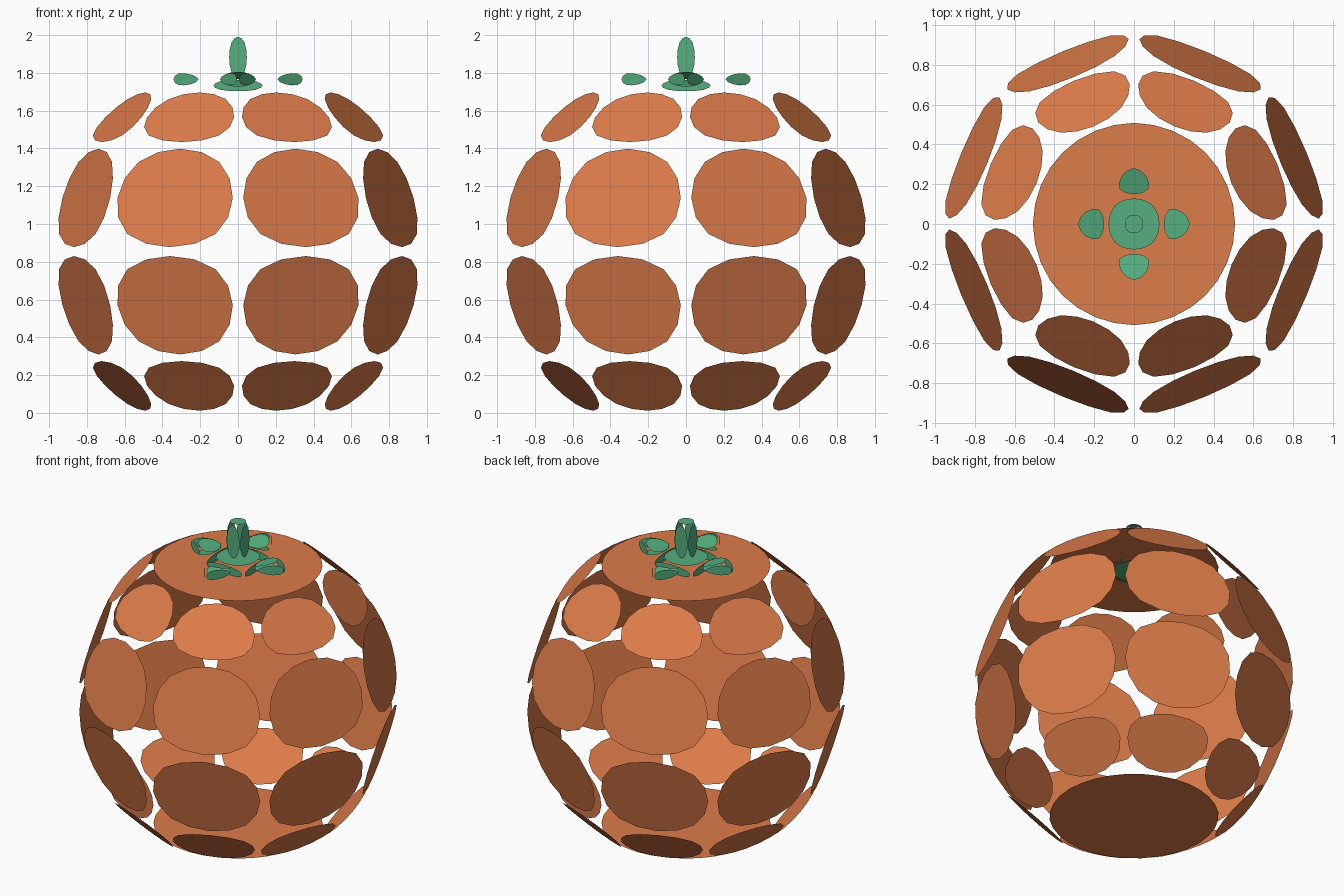
import bpy, math
from mathutils import Vector

if "Cube" in bpy.data.objects:
    bpy.data.objects.remove(bpy.data.objects["Cube"])


def material(name, rgb):
    m = bpy.data.materials.new(name)
    m.diffuse_color = (*rgb, 1)
    m.use_nodes = True
    m.node_tree.nodes["Principled BSDF"].inputs["Base Color"].default_value = m.diffuse_color
    return m


ORANGE = material("orange", (0.72, 0.2, 0.067))
GREEN = material("leaf_green", (0.09, 0.43, 0.21))


def plates(name, faces, centre, mat):
    """Loose faces, turned away from centre, each rounded by subdivision."""
    verts, polys = [], []
    for f in faces:
        pts = [Vector(p) for p in f]
        n = (pts[1] - pts[0]).cross(pts[2] - pts[0])
        mid = sum(pts, Vector()) / len(pts)
        if n.dot(mid - Vector(centre)) < 0:
            pts.reverse()
        polys.append(range(len(verts), len(verts) + len(pts)))
        verts += pts
    me = bpy.data.meshes.new(name)
    me.from_pydata(verts, [], [list(p) for p in polys])
    me.materials.append(mat)
    ob = bpy.data.objects.new(name, me)
    bpy.context.collection.objects.link(ob)
    sub = ob.modifiers.new("round", 'SUBSURF')
    sub.levels = sub.render_levels = 2
    sub.boundary_smooth = 'ALL'
    return ob


def ring(r, z, n=8, start=0.0):
    return [(r * math.cos(start + i * math.tau / n),
             r * math.sin(start + i * math.tau / n), z) for i in range(n)]


def sides(low, high):
    n = len(low)
    return [(low[i], low[(i + 1) % n], high[(i + 1) % n], high[i]) for i in range(n)]


def square(h, z):
    return ring(h * math.sqrt(2), z, 4, math.pi / 4)


# Round body: four bands of panels and two flat end caps
levels = [(0.563, 0.0), (0.858, 0.286), (1.024, 0.854), (0.858, 1.422), (0.563, 1.708)]
rings = [ring(r, z) for r, z in levels]
for i in range(4):
    plates(f"body_band_{i + 1}", sides(rings[i], rings[i + 1]), (0, 0, 0.854), ORANGE)
plates("body_bottom", [rings[0]], (0, 0, 0.854), ORANGE)
plates("body_top", [rings[-1]], (0, 0, 0.854), ORANGE)

# Collar block on the top
B, Z0, Z1 = 0.141, 1.70, 1.766
low, high = square(B, Z0), square(B, Z1)
plates("collar", sides(low, high) + [low, high], (0, 0, 1.733), GREEN)

# Stem standing on the collar
low, high = square(0.051, Z1), square(0.051, 2.0)
plates("stem", sides(low, high) + [high], (0, 0, 1.88), GREEN)

# Four wedge leaves around the collar
for k in range(4):
    c, s = [(1, 0), (0, 1), (-1, 0), (0, -1)][k]
    a, b, lo, hi = [(x * c - y * s, x * s + y * c, z) for x, y, z in
                    ((B, -B, Z1), (B, B, Z1), (0.35, 0, Z1 - 0.059), (0.35, 0, Z1 + 0.059))]
    plates(f"leaf_{k + 1}", [(a, b, hi), (a, b, lo), (a, lo, hi), (b, lo, hi)],
           (0.24 * c, 0.24 * s, Z1), GREEN)
